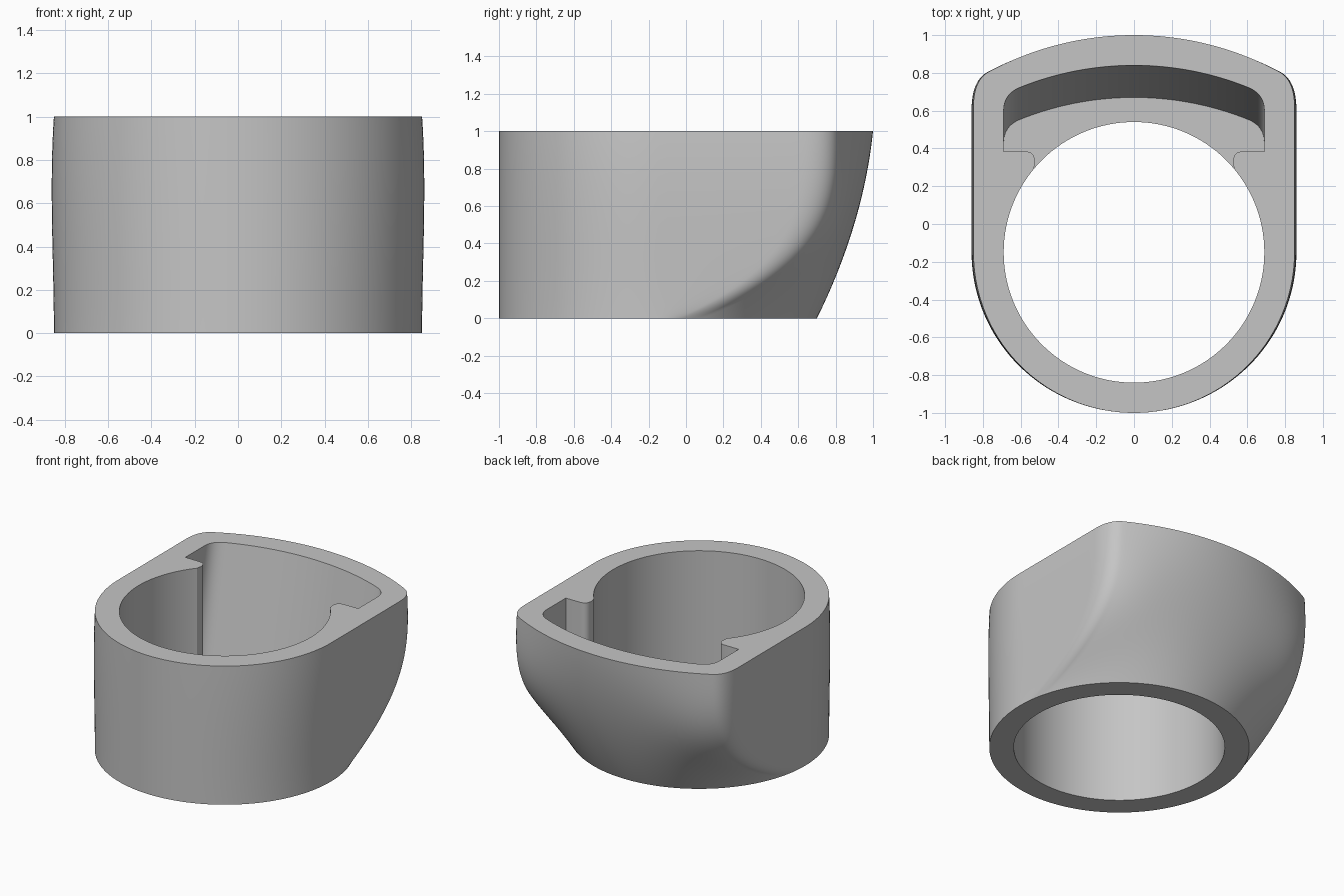
import bpy, bmesh, math

if "Cube" in bpy.data.objects:
    bpy.data.objects.remove(bpy.data.objects["Cube"], do_unlink=True)

CENTRE_Y = -0.15
OUTER_R, BORE_R = 0.85, 0.69
ARC_R = 1.62
CORNER_X = 0.77
FLOOR_Z = 0.14

grey = bpy.data.materials.new("plain grey")
grey.use_nodes = True
colour = (0.56, 0.56, 0.56, 1)
grey.diffuse_color = colour
grey.node_tree.nodes["Principled BSDF"].inputs["Base Color"].default_value = colour


def lerp(a, b, t):
    return a + (b - a) * t


def bezier(a, b, c, t):
    return tuple(lerp(lerp(p, q, t), lerp(q, r, t), t) for p, q, r in zip(a, b, c))


def arc_y(apex, x):
    return apex - ARC_R + math.sqrt(ARC_R ** 2 - x ** 2)


def loft(name, rings):
    """Skin a stack of closed rings and cap both ends."""
    bm = bmesh.new()
    loops = [[bm.verts.new(p) for p in ring] for ring in rings]
    n = len(loops[0])
    for low, high in zip(loops, loops[1:]):
        for i in range(n):
            j = (i + 1) % n
            bm.faces.new((low[i], low[j], high[j], high[i]))
    bm.faces.new(loops[0][::-1])
    bm.faces.new(loops[-1])
    bmesh.ops.recalc_face_normals(bm, faces=bm.faces)
    mesh = bpy.data.meshes.new(name)
    bm.to_mesh(mesh)
    bm.free()
    obj = bpy.data.objects.new(name, mesh)
    mesh.materials.append(grey)
    bpy.context.collection.objects.link(obj)
    return obj


def mirrored(half):
    """Close a right-hand outline whose ends lie on x = 0."""
    return half + [(-x, y) for x, y in half[-2:0:-1]]


def on_circle(deg):
    a = math.radians(deg)
    return OUTER_R * math.cos(a), CENTRE_Y + OUTER_R * math.sin(a)


# Matching half outlines: round foot and domed-back top
foot, top = [], []
for i in range(36):                       # front half circle
    p = on_circle(-90 + 90 * i / 36)
    foot.append(p)
    top.append(p)
for i in range(14):                       # straight flank
    foot.append(on_circle(8 * i / 14))
    top.append((OUTER_R, lerp(CENTRE_Y, 0.62, i / 14)))
for i in range(12):                       # rounded corner
    foot.append(on_circle(lerp(8, 15, i / 12)))
    top.append(bezier((OUTER_R, 0.62), (OUTER_R, 0.76),
                      (CORNER_X, arc_y(1, CORNER_X)), i / 12))
for i in range(37):                       # broad back arc
    foot.append(on_circle(lerp(15, 90, i / 36)))
    x = CORNER_X * (1 - i / 36)
    top.append((x, arc_y(1, x)))
foot, top = mirrored(foot), mirrored(top)


def body_ring(z):
    """Blend foot to top; the corners flare out sooner than the middle of the back."""
    middle = 1.65 * z - 0.65 * z * z
    corner = 1 - (1 - z) ** 3.3
    swell = 1 + 0.08 * z * z * (1 - z)
    ring = []
    for a, b in zip(foot, top):
        s = min(abs(b[0]) / CORNER_X, 1)
        f = lerp(middle, corner, s * s * (3 - 2 * s))
        ring.append((lerp(a[0], b[0], f) * swell, lerp(a[1], b[1], f), z))
    return ring


# Outer body, with closer rings near the flared foot
body = loft("ring_body", [body_ring((k / 32) ** 1.5) for k in range(33)])

# Round bore cutter
bore_outline = [(BORE_R * math.cos(math.tau * i / 128),
                 CENTRE_Y + BORE_R * math.sin(math.tau * i / 128)) for i in range(128)]
bore = loft("bore_cutter", [[(x, y, z) for x, y in bore_outline] for z in (-0.2, 1.2)])


# Back pocket cutter with rounded noses at the bore
def pocket_ring(z):
    shift = -0.17 * (1 - z) / (1 - FLOOR_Z)
    apex = 0.84 + shift
    half = [(0, 0.1), (0.4, 0.2), (0.53, 0.29)]
    half += [bezier((0.525, 0.33), (0.525, 0.385), (0.58, 0.385), i / 8) for i in range(9)]
    half.append((BORE_R, 0.385))
    half += [bezier((BORE_R, 0.6 + shift), (BORE_R, 0.685 + shift),
                    (0.61, arc_y(apex, 0.61)), i / 10) for i in range(10)]
    half += [(0.61 * (1 - i / 24), arc_y(apex, 0.61 * (1 - i / 24))) for i in range(25)]
    return [(x, y, z) for x, y in mirrored(half)]


pocket = loft("pocket_cutter", [pocket_ring(FLOOR_Z), pocket_ring(1.1)])

# Cut both openings
bpy.context.view_layer.objects.active = body
for cutter in (bore, pocket):
    cutter.hide_render = True
    mod = body.modifiers.new("cut", "BOOLEAN")
    mod.operation = "DIFFERENCE"
    mod.solver = "EXACT"
    mod.object = cutter
    bpy.ops.object.modifier_apply(modifier=mod.name)
    bpy.data.objects.remove(cutter, do_unlink=True)

bpy.ops.object.select_all(action="DESELECT")
body.select_set(True)
bpy.ops.object.shade_smooth_by_angle(angle=math.radians(30))
